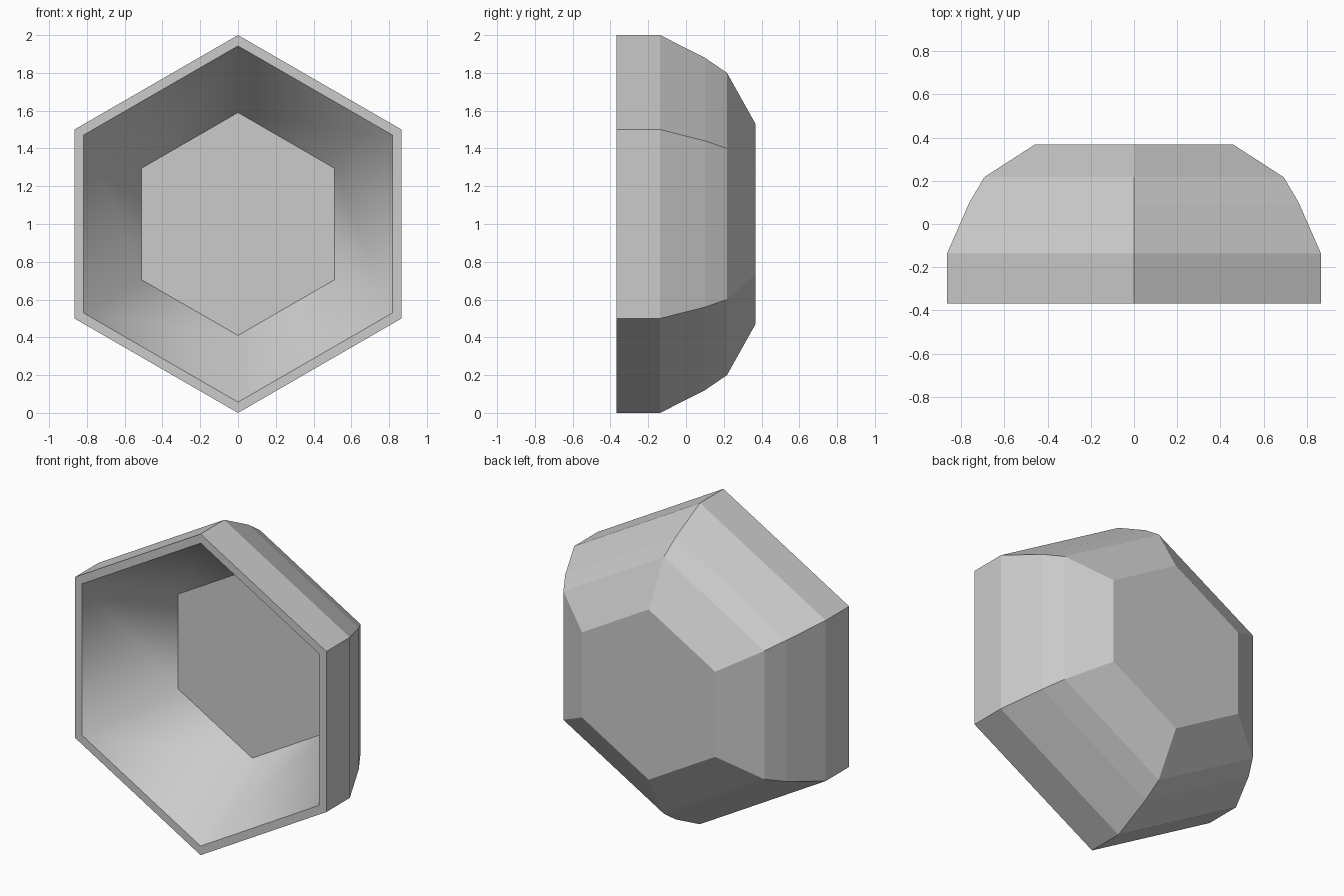
import bpy, bmesh
from math import sin, cos, pi

if "Cube" in bpy.data.objects:
    bpy.data.objects.remove(bpy.data.objects["Cube"])

SIDES = 6
CENTRE_Z = 1.0
# (y, corner radius) from the inner floor, over the rim, to the back
PROFILE = [(0.14, 0.59), (-0.368, 0.943), (-0.368, 1.0), (-0.137, 1.0),
           (0.10, 0.88), (0.217, 0.80), (0.368, 0.53)]


def hex_ring(bm, y, r):
    """One hexagon of vertices with a corner pointing up."""
    return [bm.verts.new((r * sin(2 * pi * i / SIDES), y,
                          CENTRE_Z + r * cos(2 * pi * i / SIDES)))
            for i in range(SIDES)]


bm = bmesh.new()
rings = [hex_ring(bm, y, r) for y, r in PROFILE]

# Walls between neighbouring rings
inner_walls = []
for k, (a, b) in enumerate(zip(rings, rings[1:])):
    for i in range(SIDES):
        j = (i + 1) % SIDES
        face = bm.faces.new((a[i], a[j], b[j], b[i]))
        if k == 0:
            inner_walls.append(face)

# Inner floor and back plate
bm.faces.new(rings[0])
bm.faces.new(rings[-1])
bmesh.ops.recalc_face_normals(bm, faces=bm.faces[:])

# Soft shading on the inner walls only, sharp at the rim and the floor
for face in inner_walls:
    face.smooth = True
for edge in bm.edges:
    edge.smooth = all(f.smooth for f in edge.link_faces)

mesh = bpy.data.meshes.new("hexagonal_cup")
bm.to_mesh(mesh)
bm.free()
cup = bpy.data.objects.new("hexagonal_cup", mesh)
bpy.context.collection.objects.link(cup)
